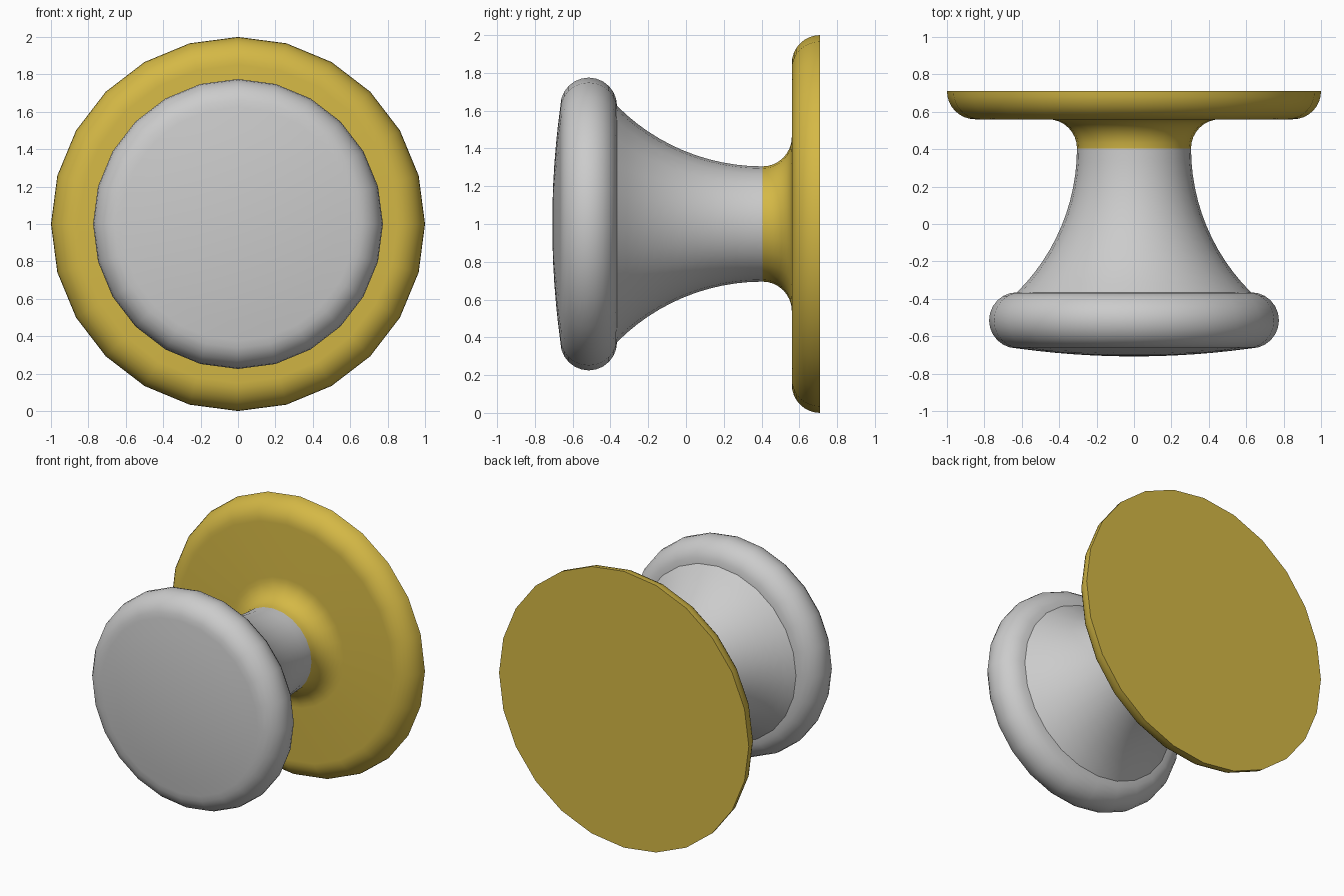
import bpy, bmesh, math

if "Cube" in bpy.data.objects:
    bpy.data.objects.remove(bpy.data.objects["Cube"])

SIDES = 24
AXIS_Z = 1.0


def arc(cr, cy, radius, a0, a1, steps):
    """Profile points (radius, y) along a circular arc, angles in degrees."""
    pts = []
    for i in range(steps + 1):
        a = math.radians(a0 + (a1 - a0) * i / steps)
        pts.append((cr + radius * math.cos(a), cy + radius * math.sin(a)))
    return pts


def lathe(name, profile, color=None):
    """Revolve a (radius, y) profile around the horizontal y axis at z = 1."""
    bm = bmesh.new()
    rings = []
    for r, y in profile:
        if r < 1e-5:
            rings.append([bm.verts.new((0, y, AXIS_Z))])
            continue
        rings.append([bm.verts.new((r * math.sin(t), y, AXIS_Z + r * math.cos(t)))
                      for t in (2 * math.pi * i / SIDES for i in range(SIDES))])
    for a, b in zip(rings, rings[1:]):
        for i in range(SIDES):
            j = (i + 1) % SIDES
            if len(a) == 1:
                bm.faces.new((a[0], b[j], b[i]))
            elif len(b) == 1:
                bm.faces.new((a[i], a[j], b[0]))
            else:
                bm.faces.new((a[i], a[j], b[j], b[i]))
    bmesh.ops.recalc_face_normals(bm, faces=bm.faces)
    mesh = bpy.data.meshes.new(name)
    bm.to_mesh(mesh)
    bm.free()
    obj = bpy.data.objects.new(name, mesh)
    bpy.context.collection.objects.link(obj)
    if color:
        mat = bpy.data.materials.new(name + "_brass")
        mat.diffuse_color = color
        mat.use_nodes = True
        mat.node_tree.nodes["Principled BSDF"].inputs["Base Color"].default_value = mat.diffuse_color
        mesh.materials.append(mat)
    bpy.ops.object.select_all(action='DESELECT')
    obj.select_set(True)
    bpy.context.view_layer.objects.active = obj
    bpy.ops.object.shade_smooth_by_angle(angle=math.radians(35))
    return obj


# Brass back plate: flat back, rounded rim, fillet into the neck
plate = [(0, 0.71)]
plate += arc(0.85, 0.71, 0.15, 0, -90, 8)
plate += arc(0.46, 0.405, 0.155, 90, 180, 8)
lathe("back_plate", plate, (0.66, 0.48, 0.06, 1))

# White knob: flared neck, rounded rim, slightly domed front
NECK_R = 1.086
flare = math.degrees(math.asin(0.77 / NECK_R))
knob = arc(0.305 + NECK_R, 0.405, NECK_R, 180, 180 + flare, 12)
knob += arc(0.625, -0.515, 0.15, 90, -90, 12)
DOME_R = (0.625 ** 2 + 0.043 ** 2) / (2 * 0.043)
half = math.degrees(math.asin(0.625 / DOME_R))
knob += arc(0, -0.708 + DOME_R, DOME_R, -90 + half, -90, 6)[1:]
lathe("knob", knob)
